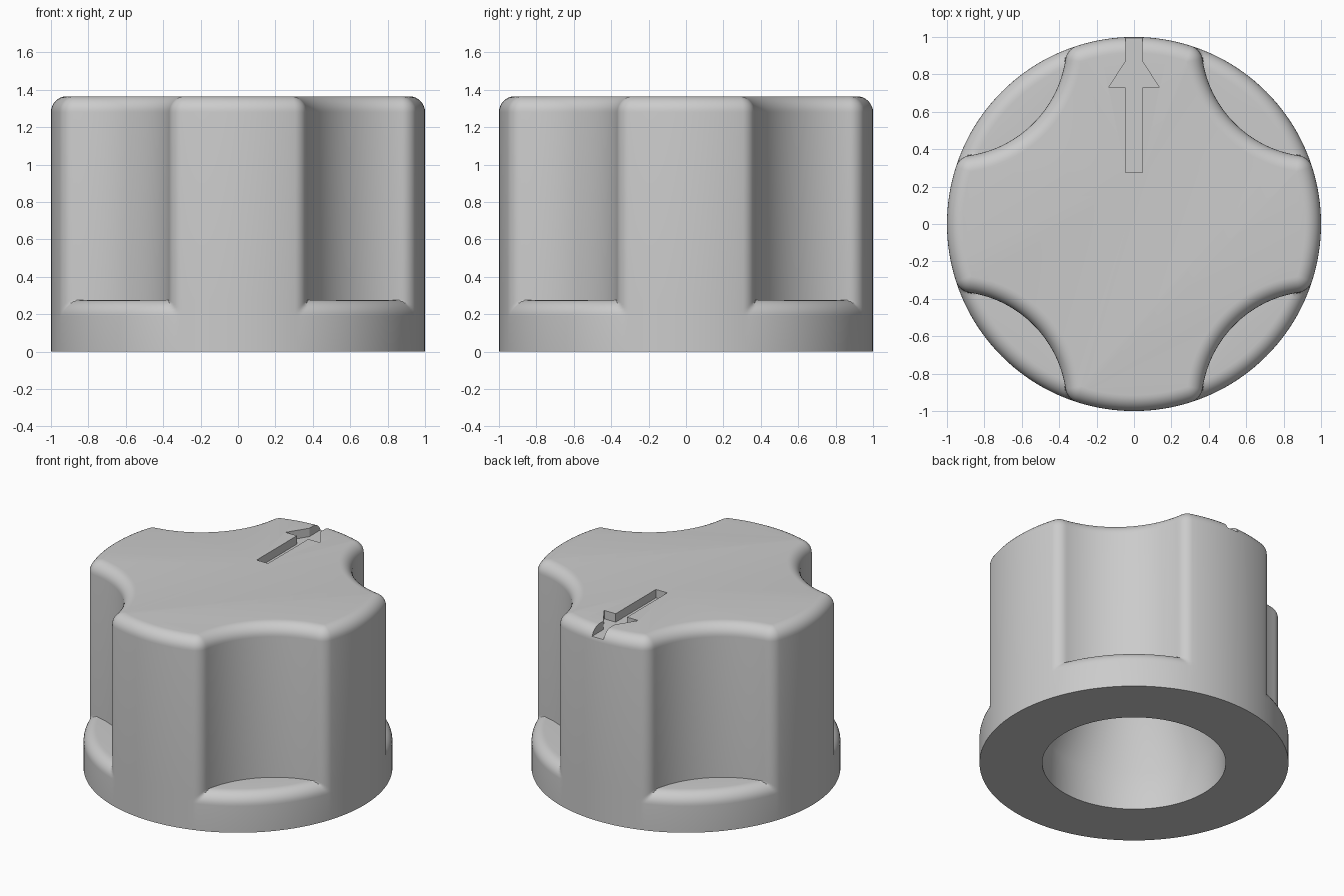
import bpy, bmesh
from math import sin, cos, acos, atan2, pi, sqrt, hypot

cube = bpy.data.objects.get("Cube")
if cube:
    bpy.data.objects.remove(cube, do_unlink=True)

HEIGHT, FLOOR = 1.365, 0.275     # knob top and scallop floor
ROUND, EDGE = 0.085, 0.09        # rim rounding, vertical edge rounding
SCOOP, SCOOP_R = 0.97, 0.61      # scallop centre (x = y) and radius
DEPTH = 0.06                     # engraving depth
STEPS = 8

grey = bpy.data.materials.new("plain_grey")
grey.use_nodes = True
grey.diffuse_color = (0.6, 0.6, 0.6, 1)
grey.node_tree.nodes["Principled BSDF"].inputs["Base Color"].default_value = (0.6, 0.6, 0.6, 1)


def arc(cx, cy, r, a, b, n):
    return [(cx + r * cos(a + (b - a) * i / n), cy + r * sin(a + (b - a) * i / n))
            for i in range(n + 1)]


def outline(inset):
    """Four-lobed section with rounded corners, moved inward by inset."""
    dist = SCOOP * sqrt(2)
    lobe = 1 - EDGE
    turn = pi / 4 - acos((lobe**2 + dist**2 - (SCOOP_R + EDGE)**2) / (2 * lobe * dist))
    fx, fy = lobe * cos(turn), lobe * sin(turn)
    toward = atan2(SCOOP - fy, SCOOP - fx)
    half = arc(0, 0, 1 - inset, 0, turn, STEPS)
    half += arc(fx, fy, EDGE - inset, turn, toward, STEPS)[1:]
    half += arc(SCOOP, SCOOP, SCOOP_R + inset, toward + pi, pi * 1.25, 3 * STEPS)[1:]
    quarter = half + [(y, x) for x, y in half[-2:0:-1]]
    points = []
    for _ in range(4):
        points += quarter
        quarter = [(-y, x) for x, y in quarter]
    return points


section = outline(0)


def circle(r):
    return [(x * r / hypot(x, y), y * r / hypot(x, y)) for x, y in section]


def lipped(r):
    """Section filled out to at least radius r."""
    return [(x * max(1, r / hypot(x, y)), y * max(1, r / hypot(x, y))) for x, y in section]


def rounding(z_top):
    for i in range(STEPS + 1):
        a = pi / 2 * i / STEPS
        yield ROUND * (1 - cos(a)), z_top - ROUND * (1 - sin(a))


# Rings from the bore, around the base and up to the top
rings = [(circle(0.25), 1.0), (circle(0.594), 0.27), (circle(0.594), 0), (circle(1), 0)]
rings += [(lipped(1 - d), z) for d, z in rounding(FLOOR)]
rings += [(section, FLOOR)]
rings += [(outline(d), z) for d, z in rounding(HEIGHT)]

bm = bmesh.new()
loops = [[bm.verts.new((x, y, z)) for x, y in pts] for pts, z in rings]
count = len(section)
for low, high in zip(loops, loops[1:]):
    for i in range(count):
        j = (i + 1) % count
        bm.faces.new((low[i], low[j], high[j], high[i]))
bm.faces.new(loops[0][::-1])
bm.faces.new(loops[-1])
bmesh.ops.remove_doubles(bm, verts=bm.verts[:], dist=0.00005)
bmesh.ops.recalc_face_normals(bm, faces=bm.faces[:])
mesh = bpy.data.meshes.new("knob_body")
bm.to_mesh(mesh)
bm.free()
knob = bpy.data.objects.new("knob_body", mesh)
bpy.context.collection.objects.link(knob)
mesh.materials.append(grey)

# Arrow engraved in the top, running out through the back rim
side = [(0.045, 0.275), (0.045, 0.73), (0.135, 0.73), (0.045, 0.87), (0.045, 1.1)]
arrow = side + [(-x, y) for x, y in reversed(side)]
bm = bmesh.new()
face = bm.faces.new([bm.verts.new((x, y, HEIGHT - DEPTH)) for x, y in arrow])
up = bmesh.ops.extrude_face_region(bm, geom=[face])["geom"]
bmesh.ops.translate(bm, vec=(0, 0, 0.2), verts=[v for v in up if isinstance(v, bmesh.types.BMVert)])
bmesh.ops.recalc_face_normals(bm, faces=bm.faces[:])
cut_mesh = bpy.data.meshes.new("arrow_cutter")
bm.to_mesh(cut_mesh)
bm.free()
cut_mesh.materials.append(grey)
cutter = bpy.data.objects.new("arrow_cutter", cut_mesh)
bpy.context.collection.objects.link(cutter)
cutter.hide_render = True

groove = knob.modifiers.new("arrow_groove", "BOOLEAN")
groove.operation = "DIFFERENCE"
groove.solver = "EXACT"
groove.object = cutter
bpy.ops.object.select_all(action="DESELECT")
bpy.context.view_layer.objects.active = knob
knob.select_set(True)
bpy.ops.object.modifier_apply(modifier=groove.name)
bpy.data.objects.remove(cutter, do_unlink=True)
bpy.ops.object.shade_smooth_by_angle(angle=pi / 6)
